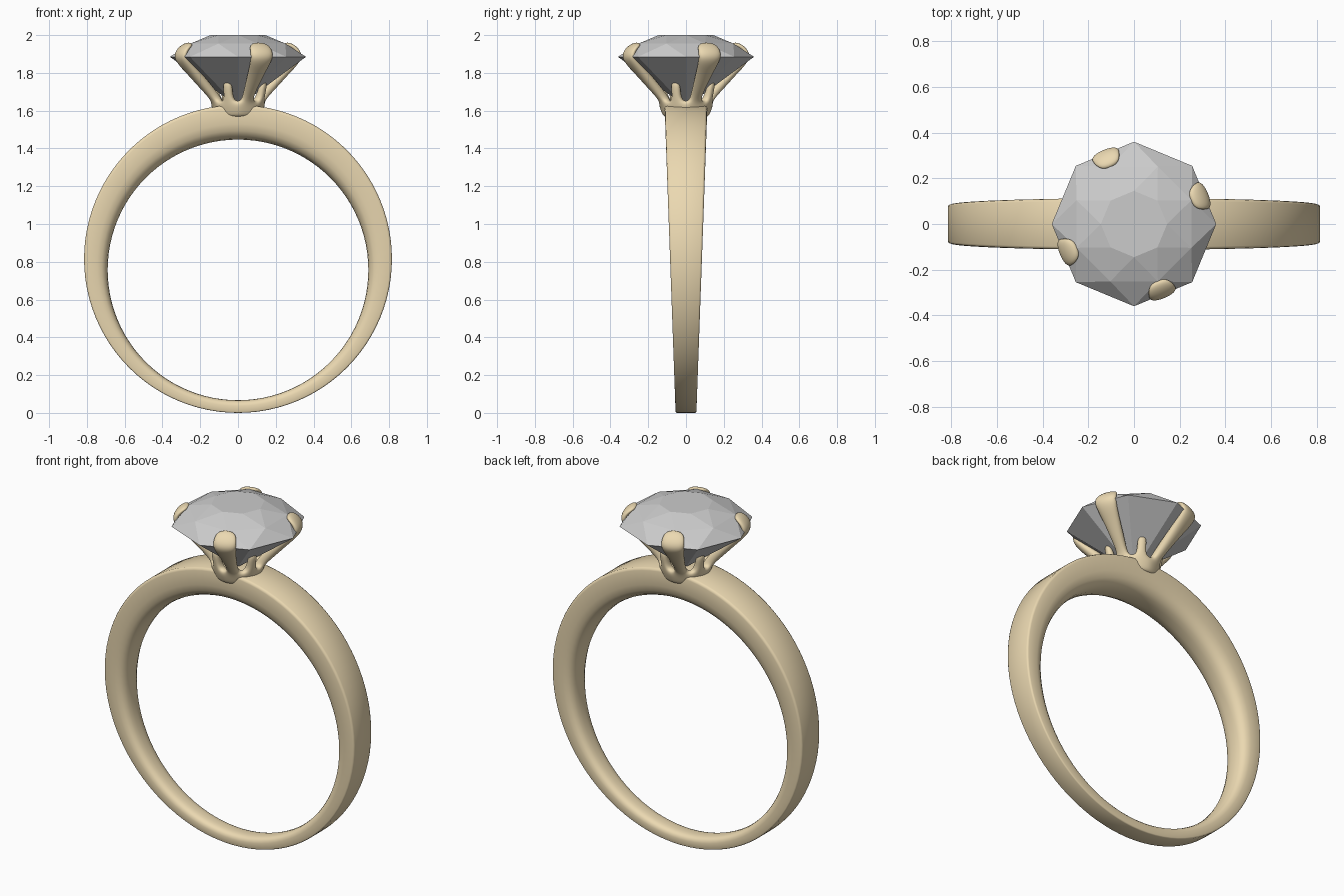
import bpy, bmesh, math

if "Cube" in bpy.data.objects:
    bpy.data.objects.remove(bpy.data.objects["Cube"])

gold = bpy.data.materials.new("gold")
gold.diffuse_color = (0.83, 0.69, 0.44, 1)
gold.use_nodes = True
gold.node_tree.nodes["Principled BSDF"].inputs["Base Color"].default_value = gold.diffuse_color


def finish(bm, name, mat=None, smooth=False, subsurf=0):
    bmesh.ops.recalc_face_normals(bm, faces=bm.faces[:])
    mesh = bpy.data.meshes.new(name)
    bm.to_mesh(mesh)
    bm.free()
    ob = bpy.data.objects.new(name, mesh)
    bpy.context.collection.objects.link(ob)
    if mat:
        mesh.materials.append(mat)
    for p in mesh.polygons:
        p.use_smooth = smooth
    if subsurf:
        m = ob.modifiers.new("round", 'SUBSURF')
        m.levels = m.render_levels = subsurf
    return ob


def bridge(bm, a, b):
    """Quads between two closed loops of equal length."""
    n = len(a)
    for i in range(n):
        j = (i + 1) % n
        bm.faces.new((a[i], a[j], b[j], b[i]))


# Band: tapered loft, flat outside and rounded inside (u: inner to outer, v: width)
half = [(0, 0.2), (0.03, 0.5), (0.11, 0.76), (0.25, 0.92), (0.45, 1.0),
        (0.91, 1.0), (0.97, 0.97), (1.0, 0.88)]
section = half + [(u, -v) for u, v in reversed(half)]
bm = bmesh.new()
STEPS = 96
loops = []
for k in range(STEPS):
    t = 2 * math.pi * k / STEPS
    c, s = math.cos(t), math.sin(t)
    loop = []
    for u, v in section:
        r = 0.69 + u * (0.815 - 0.69)
        z = 0.757 + u * (0.815 - 0.757) + r * s
        loop.append(bm.verts.new((r * c, v * (0.055 + 0.036 * z), z)))
    loops.append(loop)
for k in range(STEPS):
    bridge(bm, loops[k], loops[(k + 1) % STEPS])
finish(bm, "band", gold, smooth=True)

# Stone: faceted hull of table, crown, girdle and culet
bm = bmesh.new()
for r, z, turn in [(0.145, 2.0, 0), (0.272, 1.955, 0.5), (0.36, 1.885, 0)]:
    for k in range(8):
        a = math.pi / 4 * (k + turn)
        bm.verts.new((r * math.cos(a), r * math.sin(a), z))
bm.verts.new((0, 0, 1.62))
bmesh.ops.convex_hull(bm, input=bm.verts[:])
bmesh.ops.dissolve_limit(bm, angle_limit=0.01, verts=bm.verts[:], edges=bm.edges[:])
finish(bm, "stone")

# Prong setting: a cup ring with alternating long and short prongs growing from it
bm = bmesh.new()


def point(k, side, r, z, hw):
    a = math.radians(22.5 + 45 * k)
    c, s = math.cos(a), math.sin(a)
    return bm.verts.new((r * c - side * hw * s, r * s + side * hw * c, z))


def cup_ring(r, z):
    return [point(k, side, r, z, 0.24 * r) for k in range(8) for side in (-1, 1)]


cup = [cup_ring(r, z) for r, z in
       [(0.085, 1.655), (0.085, 1.57), (0.118, 1.565), (0.132, 1.60), (0.148, 1.65)]]
for a, b in zip(cup, cup[1:]):
    bridge(bm, a, b)
inner, outer = cup[0], cup[-1]

# inner radius, inner z, outer radius, outer z, half width
LONG = [(0.145, 1.73, 0.205, 1.705, 0.036),
        (0.245, 1.835, 0.295, 1.80, 0.052),
        (0.315, 1.89, 0.372, 1.88, 0.070),
        (0.285, 1.932, 0.325, 1.948, 0.066),
        (0.262, 1.945, 0.275, 1.968, 0.035)]
SHORT = [(0.115, 1.70, 0.158, 1.70, 0.026),
         (0.13, 1.762, 0.168, 1.757, 0.026)]
for k in range(8):
    i = 2 * k
    j = (i + 2) % 16
    # gap floor between neighbouring prongs
    bm.faces.new((inner[i + 1], outer[i + 1], outer[j], inner[j]))
    prev = [inner[i], outer[i], outer[i + 1], inner[i + 1]]
    for ri, zi, ro, zo, hw in (LONG if k % 2 == 0 else SHORT):
        cur = [point(k, -1, ri, zi, hw), point(k, -1, ro, zo, hw),
               point(k, 1, ro, zo, hw), point(k, 1, ri, zi, hw)]
        bridge(bm, prev, cur)
        prev = cur
    bm.faces.new(prev)
finish(bm, "prong_setting", gold, smooth=True, subsurf=3)
